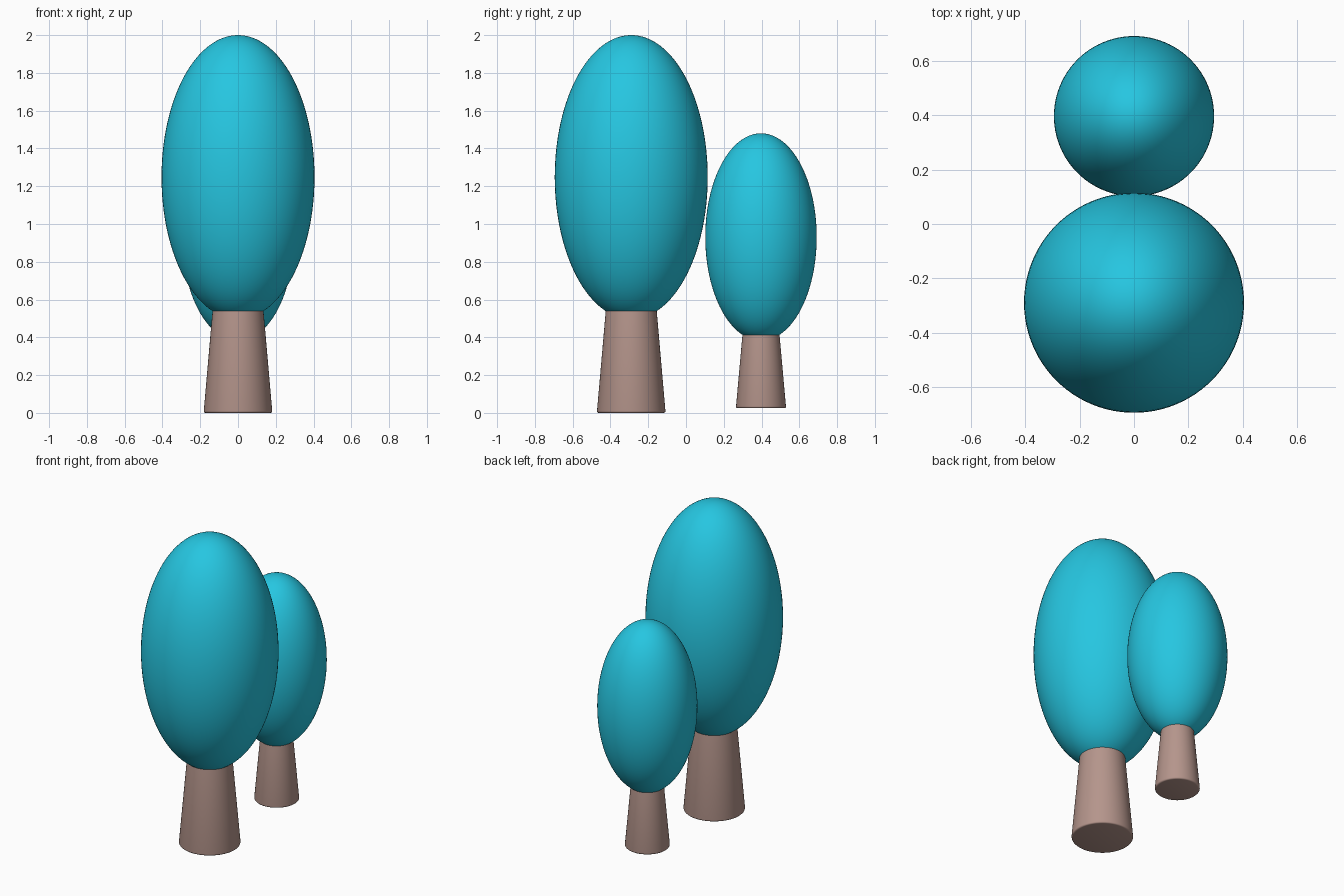
import bpy, bmesh, math

cube = bpy.data.objects.get("Cube")
if cube:
    bpy.data.objects.remove(cube, do_unlink=True)


def make_material(name, rgb):
    mat = bpy.data.materials.new(name)
    mat.use_nodes = True
    colour = (*rgb, 1.0)
    mat.diffuse_color = colour
    bsdf = next(n for n in mat.node_tree.nodes if n.type == 'BSDF_PRINCIPLED')
    bsdf.inputs["Base Color"].default_value = colour
    bsdf.inputs["Roughness"].default_value = 0.8
    return mat


leaf_mat = make_material("turquoise_leaves", (0.019, 0.565, 0.75))
bark_mat = make_material("dusty_brown_bark", (0.46, 0.30, 0.26))


def finish(bm, name, location, mat):
    mesh = bpy.data.meshes.new(name)
    bm.to_mesh(mesh)
    bm.free()
    mesh.materials.append(mat)
    obj = bpy.data.objects.new(name, mesh)
    obj.location = location
    bpy.context.collection.objects.link(obj)
    bpy.ops.object.select_all(action='DESELECT')
    obj.select_set(True)
    bpy.context.view_layer.objects.active = obj
    bpy.ops.object.shade_smooth_by_angle(angle=math.radians(40))
    return obj


def make_crown(name, y, radius, centre_z, half_height):
    bm = bmesh.new()
    bmesh.ops.create_uvsphere(bm, u_segments=96, v_segments=64, radius=1)
    bmesh.ops.scale(bm, vec=(radius, radius, half_height), verts=bm.verts)
    finish(bm, name, (0, y, centre_z), leaf_mat)


def make_trunk(name, y, bottom, top, r_bottom, r_top):
    height = top - bottom
    bm = bmesh.new()
    bmesh.ops.create_cone(bm, cap_ends=True, segments=64, radius1=r_bottom,
                          radius2=r_top, depth=height)
    # softly rounded foot
    rim = [e for e in bm.edges if all(v.co.z < 0 for v in e.verts)]
    bmesh.ops.bevel(bm, geom=rim, offset=0.01, segments=3, profile=0.5,
                    affect='EDGES')
    finish(bm, name, (0, y, bottom + height / 2), bark_mat)


# Large tree at the front
make_trunk("large_trunk", -0.29, 0.0, 0.54, 0.182, 0.135)
make_crown("large_crown", -0.29, 0.405, 1.248, 0.752)

# Small tree behind it, standing slightly higher
make_trunk("small_trunk", 0.397, 0.025, 0.415, 0.133, 0.098)
make_crown("small_crown", 0.397, 0.295, 0.931, 0.549)
